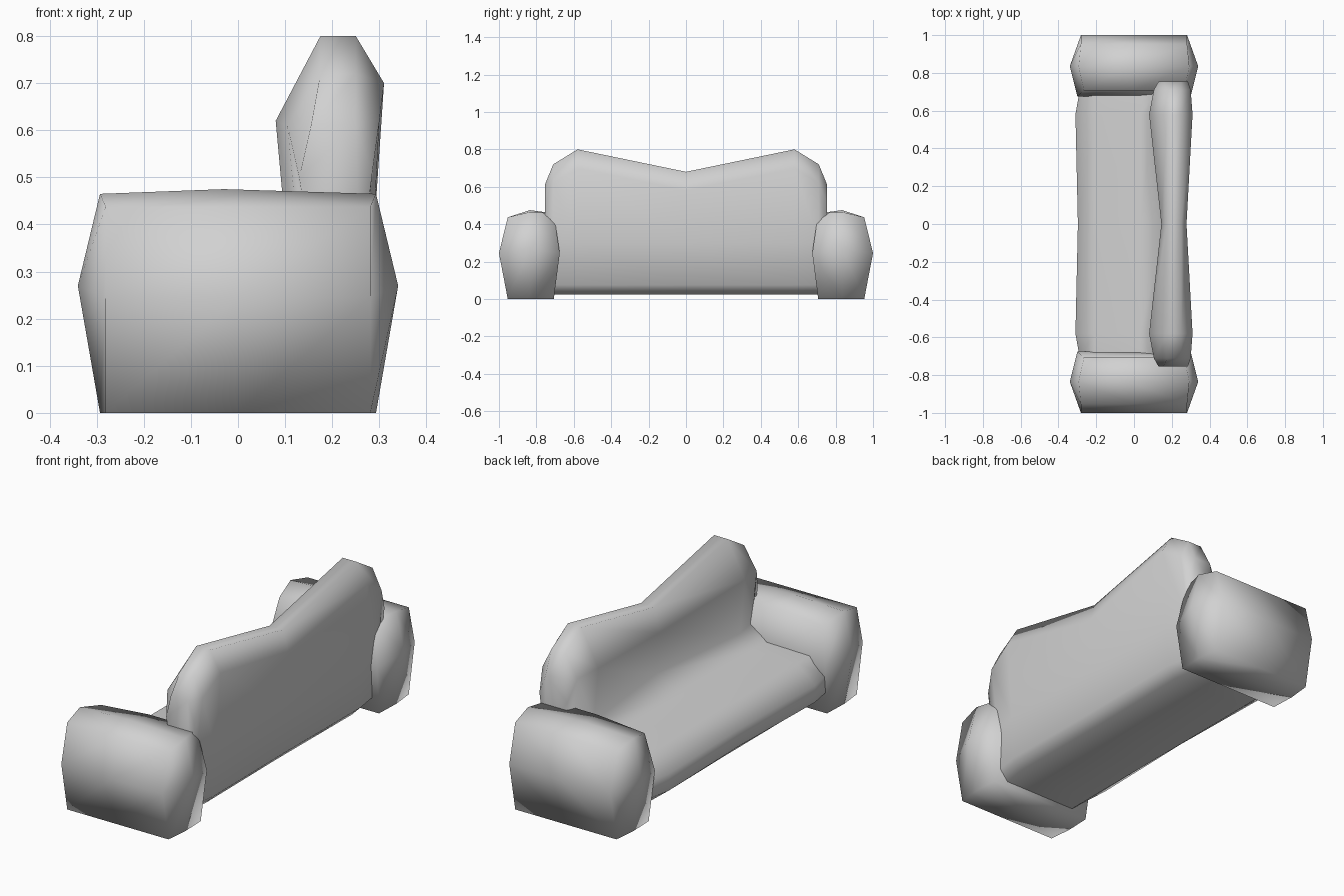
import bpy, bmesh

cube = bpy.data.objects.get("Cube")
if cube:
    bpy.data.objects.remove(cube, do_unlink=True)

GREY = (0.64, 0.64, 0.64, 1)
fabric = bpy.data.materials.new("grey_fabric")
fabric.use_nodes = True
fabric.diffuse_color = GREY
fabric.node_tree.nodes["Principled BSDF"].inputs["Base Color"].default_value = GREY


def finish(bm, name):
    """Turn a bmesh into a smooth fabric-coloured object."""
    bmesh.ops.recalc_face_normals(bm, faces=bm.faces)
    for f in bm.faces:
        f.smooth = True
    mesh = bpy.data.meshes.new(name)
    bm.to_mesh(mesh)
    bm.free()
    mesh.materials.append(fabric)
    obj = bpy.data.objects.new(name, mesh)
    bpy.context.collection.objects.link(obj)
    return obj


def armrest(name, side):
    """Padded block: a once-subdivided cube with its rims drawn in."""
    bm = bmesh.new()
    bmesh.ops.create_cube(bm, size=2)
    bmesh.ops.subdivide_edges(bm, edges=bm.edges[:], cuts=1, use_grid_fill=True)
    for v in bm.verts:
        i, j, k = (round(c) for c in v.co)
        # length, widest at the middle of each end
        if j == 0:
            x = i * (0.34 if k == 0 else 0.293)
        elif j > 0:
            x = i * 0.281
        else:
            x = i * (0.288, 0.3, 0.265)[k + 1]
        # outer and inner sides bulge at half height
        y = {1: 1.0 if k == 0 else 0.953, 0: 0.835, -1: 0.675 if k == 0 else 0.707}[j]
        # crowned top, lower on the outer side
        middle = 0.27 if j == 0 else 0.245
        z = (0, middle, {1: 0.437, 0: 0.465, -1: 0.458}[j])[k + 1]
        if k == 1 and i == 0 and j == 0:
            x, z = -0.03, 0.475
        # inner front corner droops towards the seat
        if (i, j, k) == (-1, -1, 1):
            z = 0.435
        v.co = (x, y * side, z)
    return finish(bm, name)


def section(y, top, bulge_z, bulge_x, crest_x, rear_x, low_x, nose):
    """Seat and backrest outline at one station along the width."""
    outline = [
        (low_x, 0.075), (low_x - 0.05, 0.025), (-0.2, 0.025),
        (nose, 0.11), (nose, 0.195),
        (-0.21, 0.278), (0.03, 0.283), (bulge_x + 0.025, 0.345),
        (bulge_x, bulge_z), (crest_x, top), (0.25, top),
        (rear_x, top - 0.1), (low_x + 0.008, 0.3),
    ]
    return [(x, y, z) for x, z in outline]


# Half of the stations, from the middle outwards
half = [
    (0.0, 0.68, 0.56, 0.145, 0.175, 0.278, 0.27, -0.297),
    (0.58, 0.80, 0.62, 0.08, 0.175, 0.31, 0.275, -0.31),
    (0.71, 0.72, 0.61, 0.105, 0.175, 0.30, 0.255, -0.287),
    (0.755, 0.61, 0.5, 0.13, 0.155, 0.285, 0.25, -0.27),
]
stations = [(-s[0], *s[1:]) for s in reversed(half[1:])] + half

# Seat and scooped backrest in one upholstered body
bm = bmesh.new()
rings = [[bm.verts.new(p) for p in section(*s)] for s in stations]
for a, b in zip(rings, rings[1:]):
    for n in range(len(a)):
        m = (n + 1) % len(a)
        bm.faces.new((a[n], a[m], b[m], b[n]))
for ring in (rings[0], rings[-1]):
    # end caps split into backrest, corner and seat pieces
    bm.faces.new(ring[7:])
    bm.faces.new([ring[12], ring[0], ring[1], ring[6], ring[7]])
    bm.faces.new(ring[1:7])
finish(bm, "seat_and_backrest")

armrest("left_end_armrest", 1)
armrest("right_end_armrest", -1)
